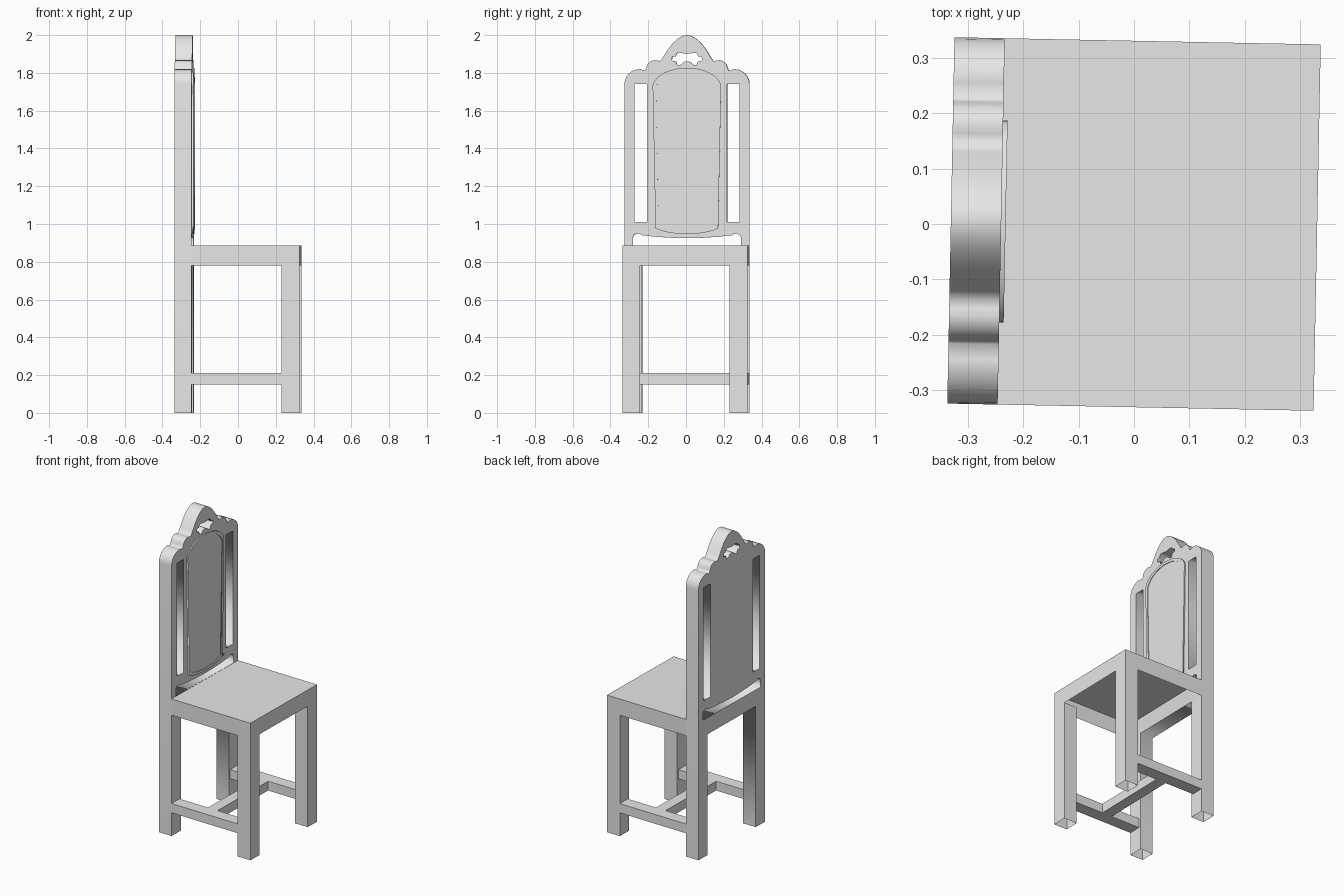
import bpy, bmesh, math
from mathutils import Matrix, Vector

if "Cube" in bpy.data.objects:
    bpy.data.objects.remove(bpy.data.objects["Cube"])

grey = bpy.data.materials.new("light_grey")
grey.use_nodes = True
grey.diffuse_color = (0.8, 0.8, 0.8, 1)
grey.node_tree.nodes["Principled BSDF"].inputs["Base Color"].default_value = (0.8, 0.8, 0.8, 1)

TURN = Matrix.Rotation(math.radians(-1.12), 4, "Z")   # the chair stands slightly turned
HALF = 0.331                                          # half of the square footprint
BACK_X = -0.24                                        # front plane of the backrest
LEG = 0.093


def finish(name, bm, open_bottom=False):
    """Turn a bmesh into a named object, optionally leaving floor-level ends open."""
    bmesh.ops.recalc_face_normals(bm, faces=bm.faces)
    if open_bottom:
        ends = [f for f in bm.faces if f.calc_center_median().z < 0.001]
        bmesh.ops.delete(bm, geom=ends, context="FACES")
    bm.transform(TURN)
    mesh = bpy.data.meshes.new(name)
    bm.to_mesh(mesh)
    bm.free()
    mesh.materials.append(grey)
    ob = bpy.data.objects.new(name, mesh)
    bpy.context.collection.objects.link(ob)
    return ob


def box_bm(lo, hi):
    bm = bmesh.new()
    lo, hi = Vector(lo), Vector(hi)
    bmesh.ops.create_cube(bm, size=1)
    bm.transform(Matrix.Translation((lo + hi) / 2) @ Matrix.Diagonal((*(hi - lo), 1)))
    return bm


def mirrored(half):
    """Complete a half outline whose ends may lie on the centre line."""
    return half + [(-y, z) for y, z in reversed(half) if y > 0]


def arc(cy, cz, ry, rz, start, end, steps=6):
    angles = [math.radians(start + (end - start) * i / steps) for i in range(steps + 1)]
    return [(cy + ry * math.cos(a), cz + rz * math.sin(a)) for a in angles]


def plate(name, outlines, x0, x1, open_bottom=False):
    """Cut-out board in the y-z plane between two x positions."""
    curve = bpy.data.curves.new(name + "_outline", "CURVE")
    curve.dimensions = "2D"
    curve.fill_mode = "BOTH"
    curve.extrude = (x1 - x0) / 2
    for pts in outlines:
        spline = curve.splines.new("POLY")
        spline.points.add(len(pts) - 1)
        for p, (y, z) in zip(spline.points, pts):
            p.co = (y, z, 0, 1)
        spline.use_cyclic_u = True
    helper = bpy.data.objects.new(name + "_outline", curve)
    bpy.context.collection.objects.link(helper)
    mesh = bpy.data.meshes.new_from_object(helper)
    bpy.data.objects.remove(helper)
    bm = bmesh.new()
    bm.from_mesh(mesh)
    bpy.data.meshes.remove(mesh)
    bmesh.ops.remove_doubles(bm, verts=bm.verts, dist=0.0001)
    axes = Matrix(((0, 0, 1, 0), (1, 0, 0, 0), (0, 1, 0, 0), (0, 0, 0, 1)))
    bm.transform(Matrix.Translation(((x0 + x1) / 2, 0, 0)) @ axes)
    return finish(name, bm, open_bottom)


# Backrest with rear legs, scalloped crest and openings
silhouette = mirrored(
    [(HALF - LEG, 0.78), (HALF - LEG, 0), (HALF, 0)]
    + arc(0.25, 1.74, HALF - 0.25, 0.08, 0, 90)
    + [(0.222, 1.812)]
    + arc(0.17, 1.818, 0.046, 0.049, 10, 105)
    + [(0.141, 1.862), (0.125, 1.885), (0.1, 1.925), (0.075, 1.957),
       (0.05, 1.98), (0.025, 1.995), (0, 2)])
crest_hole = mirrored(
    [(0, 1.9), (0.03, 1.905), (0.052, 1.905), (0.06, 1.888), (0.078, 1.885),
     (0.08, 1.865), (0.058, 1.86), (0.05, 1.838), (0.035, 1.842)]
    + arc(0, 1.838, 0.03, 0.023, 20, 90, 4))
side_slot = [(0.212, 1.01), (0.278, 1.01), (0.278, 1.74), (0.212, 1.74)]
rail_slot = mirrored(
    [(0.286, 0.886), (0.286, 0.93), (0.28, 0.943), (0.265, 0.95), (0.25, 0.948),
     (0.235, 0.94), (0.16, 0.932), (0.08, 0.927), (0, 0.925)])
plate("backrest", [silhouette, crest_hole, rail_slot, side_slot,
                   [(-y, z) for y, z in side_slot]], -HALF, BACK_X, True)


# Arched panel with a raised moulding
def panel_outline(w, inset):
    half = arc(0, 1.0 + inset, w, 0.053, -90, -25, 5)
    half += arc(0, 1.72 - inset, w, 0.107, 8, 90, 8)
    half = [(max(y, 0) if y > 1e-5 else 0, z) for y, z in half]
    half[5:5] = [(w, 0.985 + inset)]
    return mirrored(half)


outer, inner = panel_outline(0.183, 0), panel_outline(0.165, 0.016)
plate("panel_moulding", [outer, inner], BACK_X - 0.004, BACK_X + 0.008)
plate("back_panel", [inner], BACK_X - 0.004, BACK_X + 0.004)

# Seat with an apron, hollow underneath
bm = box_bm((BACK_X, -HALF, 0.78), (HALF, HALF, 0.885))
under = [f for f in bm.faces if f.normal.z < -0.9]
bmesh.ops.inset_region(bm, faces=under, thickness=0.02)
bmesh.ops.translate(bm, verts=under[0].verts, vec=(0, 0, 0.09))
finish("seat", bm)

# Front legs and side stretchers
for side, s in (("left", 1), ("right", -1)):
    y0, y1 = sorted((s * HALF, s * (HALF - LEG)))
    finish("front_leg_" + side, box_bm((HALF - LEG, y0, 0), (HALF, y1, 0.781)), True)
    y0, y1 = sorted((s * HALF, s * (HALF - 0.08)))
    finish("side_stretcher_" + side, box_bm((BACK_X, y0, 0.15), (HALF - LEG, y1, 0.21)))

# Cross stretcher
finish("cross_stretcher", box_bm((-0.035, -0.252, 0.15), (0.035, 0.252, 0.21)))
